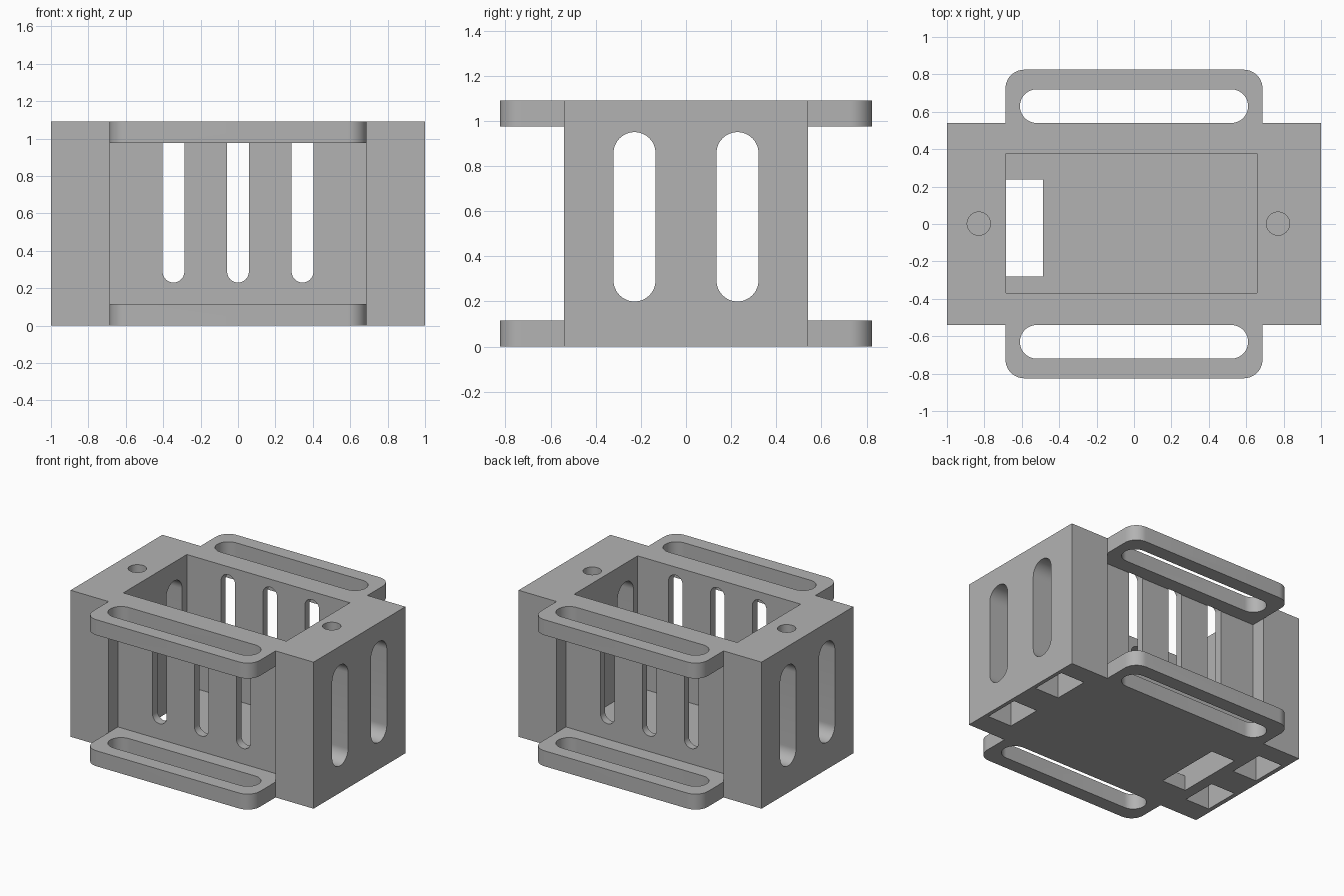
import bpy, bmesh, math
from mathutils import Vector

cube = bpy.data.objects.get("Cube")
if cube:
    bpy.data.objects.remove(cube, do_unlink=True)

grey = bpy.data.materials.new("plain grey")
grey.use_nodes = True
color = (0.45, 0.45, 0.45, 1)
grey.diffuse_color = color
grey.node_tree.nodes["Principled BSDF"].inputs["Base Color"].default_value = color


def rounded(u0, u1, v0, v1, r=0, steps=12):
    """Rounded rectangle outline, counter-clockwise; r=0 gives plain corners."""
    if r == 0:
        return [(u0, v0), (u1, v0), (u1, v1), (u0, v1)]
    pts = []
    corners = [(u1 - r, v1 - r), (u0 + r, v1 - r), (u0 + r, v0 + r), (u1 - r, v0 + r)]
    for k, (cu, cv) in enumerate(corners):
        for i in range(steps + 1):
            a = (k + i / steps) * math.pi / 2
            pts.append((cu + r * math.cos(a), cv + r * math.sin(a)))
    return pts


def prism(name, outline, axis, lo, hi):
    """Extrude an outline along x, y or z between lo and hi."""
    place = {"x": lambda u, v, w: (w, u, v),
             "y": lambda u, v, w: (u, w, v),
             "z": lambda u, v, w: (u, v, w)}[axis]
    move = Vector(place(0, 0, hi - lo))
    bm = bmesh.new()
    face = bm.faces.new([bm.verts.new(place(u, v, lo)) for u, v in outline])
    ext = bmesh.ops.extrude_face_region(bm, geom=[face], use_keep_orig=True)
    top = [g for g in ext["geom"] if isinstance(g, bmesh.types.BMVert)]
    bmesh.ops.translate(bm, vec=move, verts=top)
    bmesh.ops.remove_doubles(bm, verts=bm.verts[:], dist=1e-5)
    bmesh.ops.recalc_face_normals(bm, faces=bm.faces[:])
    mesh = bpy.data.meshes.new(name)
    bm.to_mesh(mesh)
    bm.free()
    mesh.materials.append(grey)
    obj = bpy.data.objects.new(name, mesh)
    bpy.context.collection.objects.link(obj)
    return obj


def combine(target, tool, operation="DIFFERENCE"):
    mod = target.modifiers.new("combine", "BOOLEAN")
    mod.operation, mod.solver, mod.object = operation, "EXACT", tool
    bpy.context.view_layer.objects.active = target
    bpy.ops.object.modifier_apply(modifier=mod.name)
    bpy.data.objects.remove(tool, do_unlink=True)


HEIGHT, DEPTH, PLATE, TAB_X = 1.09, 0.54, 0.115, 0.687
WALL = 0.43          # outer face of the thin front and back walls
TAB_Y = 0.825

# Main block
body = prism("housing", rounded(-1, 1, -DEPTH, DEPTH), "z", 0, HEIGHT)

# Strap plates at top and bottom, running through front to back
for z in (0, HEIGHT - PLATE):
    outline = rounded(-TAB_X, TAB_X, -TAB_Y, TAB_Y, 0.1)
    combine(body, prism("strap_plate", outline, "z", z, z + PLATE), "UNION")

for s in (-1, 1):
    # Strap slots through both plates
    y0, y1 = sorted((s * DEPTH, s * 0.72))
    combine(body, prism("strap_slot", rounded(-0.61, 0.61, y0, y1, 0.0899), "z", -0.1, HEIGHT + 0.1))
    # Recess between the plates
    y0, y1 = sorted((s * WALL, s * (TAB_Y + 0.1)))
    combine(body, prism("recess", rounded(-TAB_X, TAB_X, y0, y1), "z", PLATE, HEIGHT - PLATE))

# Inner compartment and floor opening
combine(body, prism("compartment", rounded(-0.685, 0.657, -0.37, 0.377), "z", 0.112, HEIGHT + 0.1))
combine(body, prism("floor_opening", rounded(-0.685, -0.487, -0.28, 0.237), "z", -0.1, 0.2))

# Vent slots in the front and back walls
for x in (-0.345, 0, 0.345):
    outline = rounded(x - 0.058, x + 0.058, 0.23, 1.03, 0.0579)
    combine(body, prism("wall_vent", outline, "y", -WALL - 0.004, WALL + 0.004))

# Tall slots through the side columns
for y in (-0.228, 0.228):
    outline = rounded(y - 0.093, y + 0.093, 0.2, 0.95, 0.0929)
    combine(body, prism("side_vent", outline, "x", -1.1, 1.1))

# Blind pockets under the columns
for x in (-0.868, 0.872):
    for y in (-0.235, 0.26):
        outline = rounded(x - 0.1, x + 0.1, y - 0.135, y + 0.135)
        combine(body, prism("pocket", outline, "z", -0.1, 0.19))

# Round screw holes in the top
for x in (-0.83, 0.77):
    outline = rounded(x - 0.062, x + 0.062, -0.06, 0.064, 0.0619)
    combine(body, prism("screw_hole", outline, "z", HEIGHT - 0.25, HEIGHT + 0.1))

# Smooth the rounded edges, keep the rest sharp
bpy.ops.object.select_all(action="DESELECT")
body.select_set(True)
bpy.context.view_layer.objects.active = body
bpy.ops.object.shade_smooth_by_angle(angle=math.radians(30))
